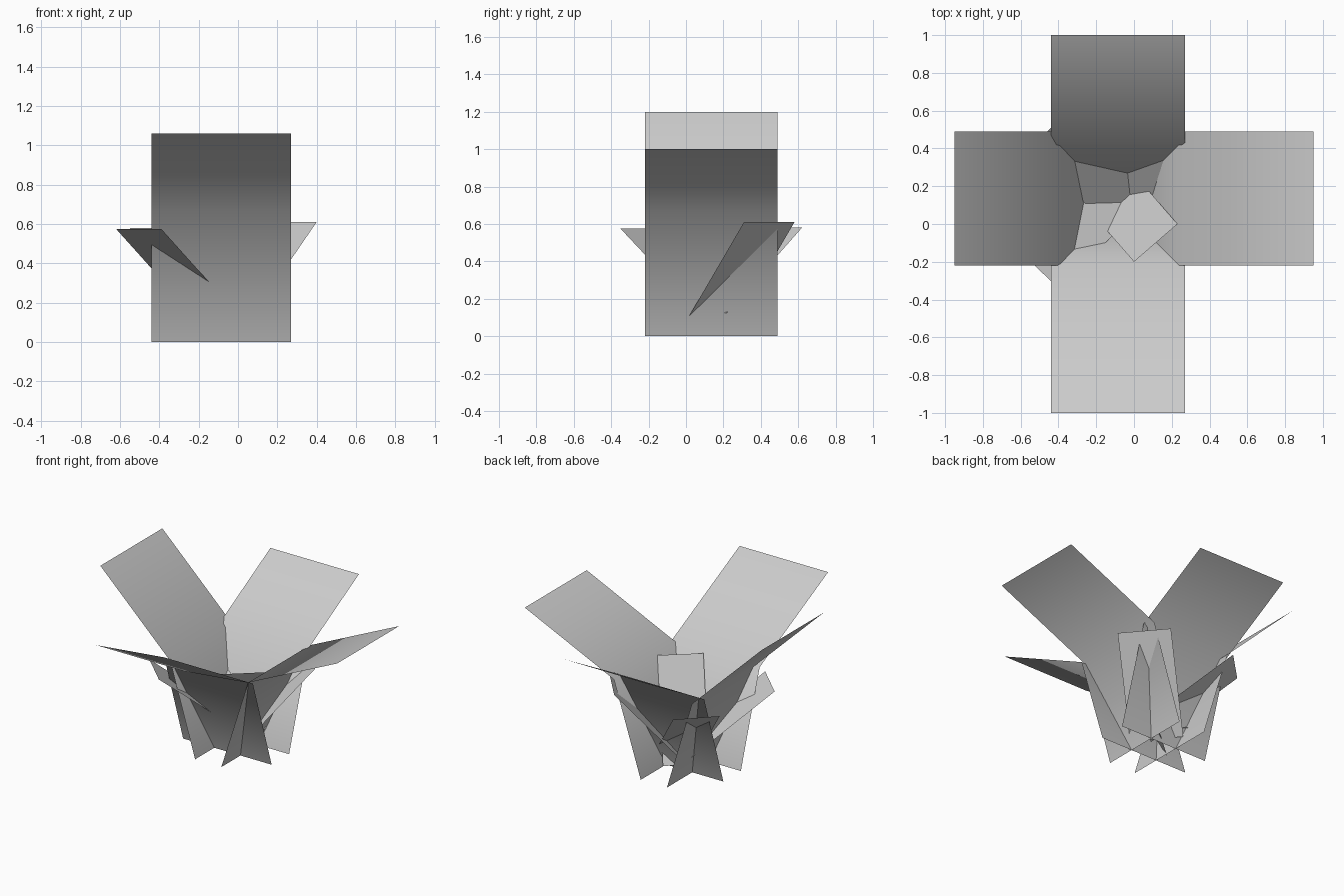
import bpy
from mathutils import Vector

if "Cube" in bpy.data.objects:
    bpy.data.objects.remove(bpy.data.objects["Cube"])


def sheet(name, rows):
    """Single-sided strip made from successive (left, right) point pairs."""
    verts = [p for row in rows for p in row]
    faces = [(2 * i, 2 * i + 1, 2 * i + 3, 2 * i + 2) for i in range(len(rows) - 1)]
    mesh = bpy.data.meshes.new(name)
    mesh.from_pydata(verts, [], faces)
    mesh.shade_smooth()
    obj = bpy.data.objects.new(name, mesh)
    bpy.context.collection.objects.link(obj)
    return obj


# Four large bent leaves: profile (outward axis, z) swept across the width
X_SPAN, Y_SPAN = (-0.44, 0.27), (-0.22, 0.49)
large = {
    "right_leaf": ("x", [(0.02, 0), (0.235, 0.67), (0.95, 1.0)]),
    "left_leaf": ("x", [(-0.19, 0), (-0.39, 0.66), (-0.95, 1.2)]),
    "front_leaf": ("y", [(0.0, 0), (-0.215, 0.67), (-1.0, 1.06)]),
    "back_leaf": ("y", [(0.20, 0), (0.42, 0.68), (1.0, 1.0)]),
}
for name, (axis, profile) in large.items():
    if axis == "x":
        rows = [[(d, w, z) for w in Y_SPAN] for d, z in profile]
    else:
        rows = [[(w, d, z) for w in X_SPAN] for d, z in profile]
    # Keep every leaf's face pointing up and inward
    if name in ("right_leaf", "front_leaf"):
        pass
    else:
        rows = [r[::-1] for r in rows]
    if axis == "x":
        rows = [r[::-1] for r in rows]
    sheet(name, rows)

# Four small flat diagonal leaves: two top corners, then slope (rise per run)
LENGTH = 0.73
small = {
    "inner_leaf_front_right": ((0.0, -0.2), (0.23, 0.0), 0.66, 1.83),
    "inner_leaf_front_left": ((-0.62, -0.13), (-0.39, -0.35), 0.575, 0.77),
    "inner_leaf_back_left": ((-0.33, 0.62), (-0.55, 0.40), 0.58, 0.80),
    "inner_leaf_back_right": ((0.40, 0.31), (0.17, 0.58), 0.61, 1.11),
}
for name, (a, b, top, slope) in small.items():
    a, b = Vector((*a, top)), Vector((*b, top))
    inward = Vector((0, 0, 1)).cross(b - a).normalized()
    down = (inward - Vector((0, 0, slope))).normalized() * LENGTH
    sheet(name, [(a + down, b + down), (a, b)])
